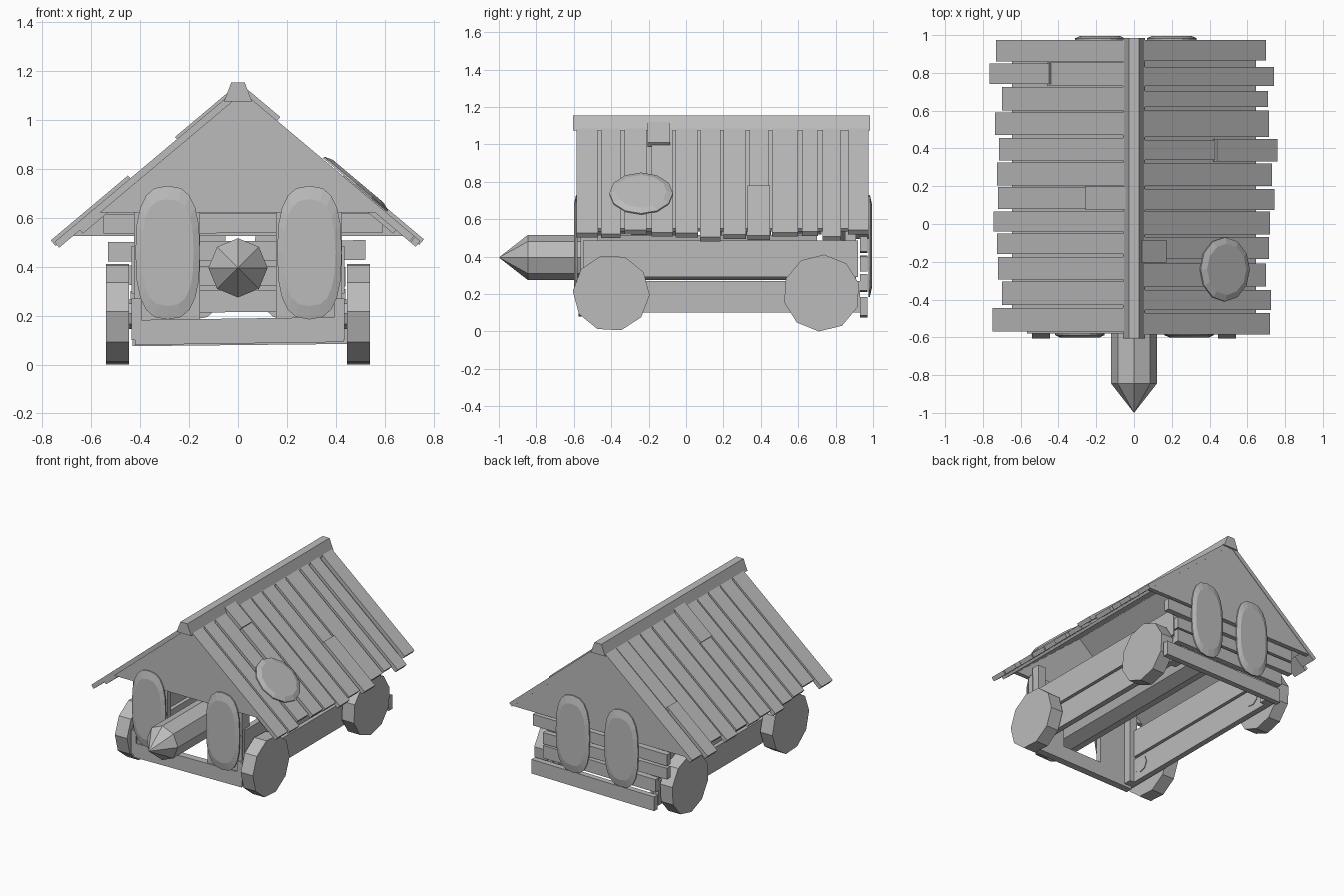
import bpy, bmesh, math
from mathutils import Matrix, Vector

if "Cube" in bpy.data.objects:
    bpy.data.objects.remove(bpy.data.objects["Cube"])

wood = bpy.data.materials.new("grey_wood")
wood.diffuse_color = (0.5, 0.5, 0.5, 1)
wood.use_nodes = True
wood.node_tree.nodes["Principled BSDF"].inputs["Base Color"].default_value = wood.diffuse_color


def finish(bm, name):
    bmesh.ops.recalc_face_normals(bm, faces=bm.faces)
    me = bpy.data.meshes.new(name)
    bm.to_mesh(me)
    bm.free()
    me.materials.append(wood)
    ob = bpy.data.objects.new(name, me)
    bpy.context.collection.objects.link(ob)
    return ob


def prism(name, pts, y0, y1):
    """Extrude an (x, z) outline from y0 to y1."""
    bm = bmesh.new()
    f = bm.faces.new([bm.verts.new((x, y0, z)) for x, z in pts])
    r = bmesh.ops.extrude_face_region(bm, geom=[f])
    vs = [v for v in r["geom"] if isinstance(v, bmesh.types.BMVert)]
    bmesh.ops.translate(bm, verts=vs, vec=(0, y1 - y0, 0))
    return finish(bm, name)


def box(name, x0, x1, y0, y1, z0, z1, tilt=0.0):
    return prism(name, [(x0, z0), (x1, z0 + tilt), (x1, z1 + tilt), (x0, z1)], y0, y1)


# Roof slope: outer plank surface, and a board lying on it
SLOPE = 0.84
ANG = math.atan(SLOPE)


def roof_z(x):
    return 1.13 - SLOPE * x


def roof_board(name, side, x0, x1, y0, y1, lift=0.0, thick=0.03):
    nx, nz = math.sin(ANG), math.cos(ANG)
    pts = []
    for x, d in ((x0, lift), (x1, lift), (x1, lift - thick), (x0, lift - thick)):
        pts.append((side * (x + nx * d), roof_z(x) + nz * d))
    return prism(name, pts, y0, y1)


# Roof planks: (outer end x, y start, y end)
left = [(.73, .86, .975), (.70, .60, .725), (.735, .47, .59), (.715, .335, .455),
        (.725, .205, .325), (.72, .08, .195), (.745, -.04, .065), (.725, -.16, -.05),
        (.72, -.295, -.175), (.70, -.43, -.305), (.75, -.57, -.445)]
right = [(.70, .865, .975), (.74, .73, .83), (.71, .62, .705), (.715, .46, .60),
         (.73, .20, .32), (.745, .075, .185), (.72, -.055, .065), (.715, -.185, -.07),
         (.70, -.33, -.21), (.725, -.455, -.35), (.72, -.585, -.47)]
for side, rows, tag in ((-1, left, "left"), (1, right, "right")):
    for x1, y0, y1 in rows:
        roof_board("roof_plank_" + tag, side, 0.03, x1, y0, y1)
    roof_board("roof_underlay_" + tag, side, 0.0, 0.665, -0.57, 0.965, -0.028, 0.02)

# Broken and patched planks
roof_board("split_plank_upper_left", -1, .03, .46, .73, .855)
roof_board("split_plank_lower_left", -1, .44, .755, .74, .85, .015)
roof_board("patch_plank_left", -1, .03, .25, .075, .2, .012)
roof_board("split_plank_upper_right", 1, .03, .46, .34, .445)
roof_board("split_plank_lower_right", 1, .43, .75, .33, .45, .015)
roof_board("patch_plank_right", 1, .03, .16, -.205, -.085, .02)

# Ridge cap
prism("ridge_cap", [(-.057, 1.075), (.057, 1.075), (.027, 1.153), (-.027, 1.153)], -.605, .985)


# Gable walls
def gable(name, zb, y0, y1):
    xb = (1.095 - zb) / SLOPE
    prism(name, [(-xb, zb), (xb, zb), (0, 1.095)], y0, y1)


gable("front_gable", .62, -.58, -.55)
gable("back_gable", .525, .94, .972)

# Side walls, front uprights, wheels and hubs, mirrored
for s in (-1, 1):
    xs = sorted((s * .395, s * .435))
    box("side_board_lower", *xs, -.575, .93, .10, .27)
    box("side_board_upper", *xs, -.55, .92, .29, .485)
    xs = sorted((s * .155, s * .425))
    box("front_upright", *xs, -.565, -.525, .10, .63)
    xs = sorted((s * .36, s * .42))
    for y in (-.5, .88):
        box("corner_post", *xs, y - .03, y + .03, .1, .68)
    for y, rot in ((-.4, -3), (.725, 14)):
        for name, r, x0, x1, n in (("wheel", .206, .445, .54, 10), ("hub", .06, .39, .45, 8)):
            pts = [(y + r * math.cos(math.radians(rot) + i * math.tau / n),
                    .205 + r * math.sin(math.radians(rot) + i * math.tau / n)) for i in range(n)]
            ob = prism(name, pts, s * x0, s * x1)
            for v in ob.data.vertices:  # turn the outline into the side plane
                v.co = Vector((v.co.y, v.co.x, v.co.z))
            ob.data.flip_normals()

# Front sill and rear boards
box("front_sill", -.42, .43, -.575, -.525, .08, .182, .012)
for x0, x1, z0, z1, t in ((-.43, .53, .075, .175, .01), (-.44, .44, .21, .30, .008),
                          (-.53, .44, .325, .405, -.006), (-.53, .52, .42, .50, .008),
                          (-.55, .59, .535, .615, .003)):
    box("rear_board", x0, x1, .93, .97, z0, z1, t)

# Ram: octagonal log with a pointed tip
bm = bmesh.new()
rings = [[bm.verts.new((.121 * math.sin(i * math.tau / 8), y, .395 + .121 * math.cos(i * math.tau / 8)))
          for i in range(8)] for y in (-.845, .7)]
tip = bm.verts.new((0, -1, .395))
for i in range(8):
    j = (i + 1) % 8
    bm.faces.new((rings[0][i], rings[0][j], rings[1][j], rings[1][i]))
    bm.faces.new((tip, rings[0][j], rings[0][i]))
bm.faces.new(rings[1])
finish(bm, "ram_log")


# Shields: shallow rounded plates
def shield(name, a, b, power, mat, n=20):
    bm = bmesh.new()
    loops = []
    for k, h in ((1, 0), (1, .008), (.8, .02)):
        ring = []
        for i in range(n):
            c, s = math.cos(i * math.tau / n), math.sin(i * math.tau / n)
            ring.append(bm.verts.new((k * a * math.copysign(abs(c) ** power, c),
                                      k * b * math.copysign(abs(s) ** power, s), h)))
        loops.append(ring)
    for p, q in zip(loops, loops[1:]):
        for i in range(n):
            bm.faces.new((p[i], p[(i + 1) % n], q[(i + 1) % n], q[i]))
    bm.faces.new(loops[0])
    bm.faces.new(loops[-1])
    bmesh.ops.transform(bm, matrix=mat, verts=bm.verts)
    finish(bm, name)


for x in (-.287, .292):
    shield("front_shield", .132, .273, .75,
           Matrix.Translation((x, -.58, .457)) @ Matrix.Rotation(math.pi / 2, 4, 'X'))
for x in (-.18, .20):
    shield("back_shield", .132, .273, .75,
           Matrix.Translation((x, .975, .457)) @ Matrix.Rotation(-math.pi / 2, 4, 'X'))
shield("roof_shield", .17, .17, 1,
       Matrix.Translation((.478, -.24, roof_z(.478) + .005)) @ Matrix.Rotation(ANG, 4, 'Y'), 12)
